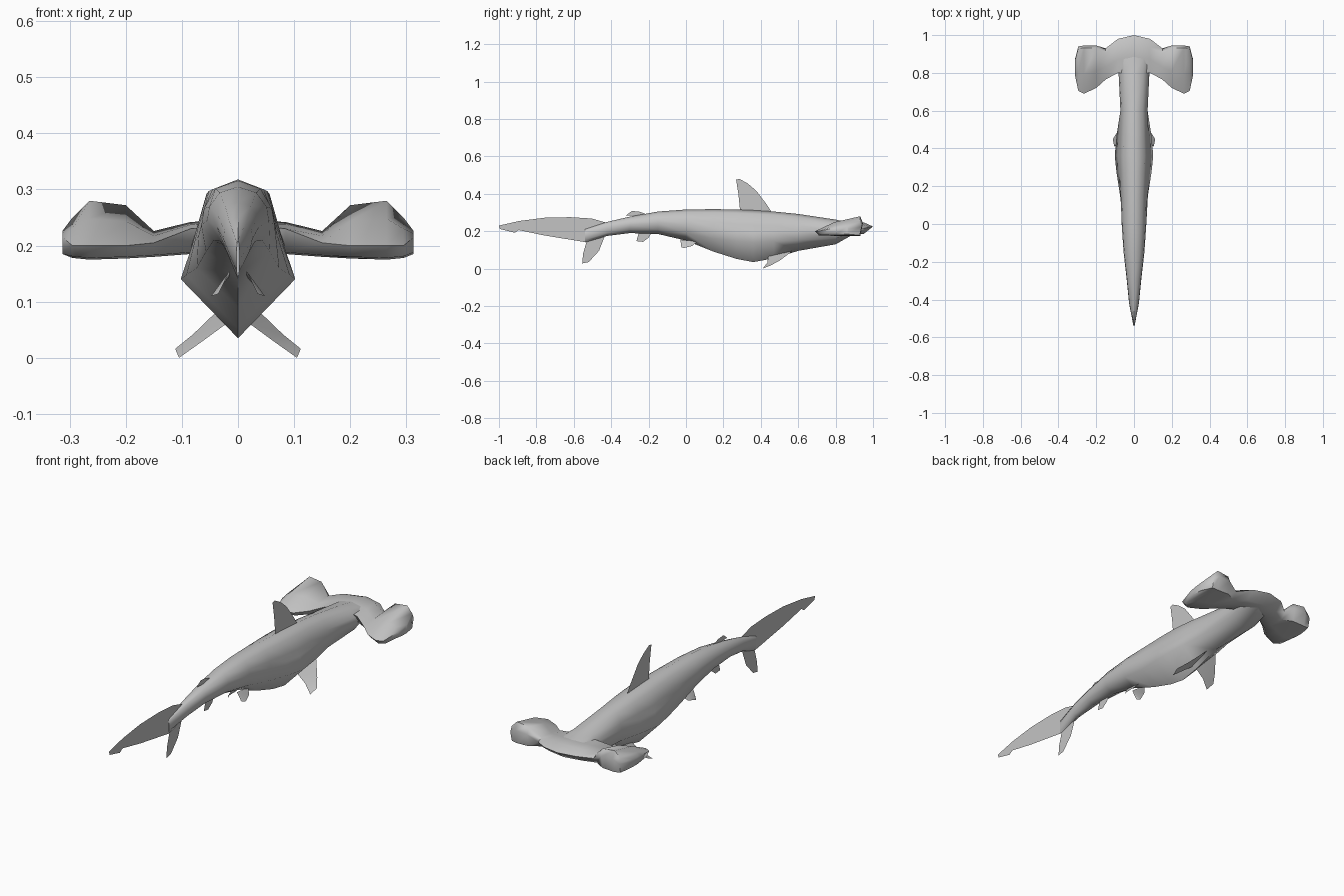
import bpy, bmesh, math

cube = bpy.data.objects.get("Cube")
if cube:
    bpy.data.objects.remove(cube, do_unlink=True)

grey = bpy.data.materials.new("shark grey")
grey.use_nodes = True
colour = (0.55, 0.55, 0.55, 1)
grey.diffuse_color = colour
grey.node_tree.nodes["Principled BSDF"].inputs["Base Color"].default_value = colour


def finish(name, bm, angle=60):
    mesh = bpy.data.meshes.new(name)
    bm.to_mesh(mesh)
    bm.free()
    mesh.materials.append(grey)
    obj = bpy.data.objects.new(name, mesh)
    bpy.context.collection.objects.link(obj)
    bpy.ops.object.select_all(action="DESELECT")
    obj.select_set(True)
    bpy.context.view_layer.objects.active = obj
    bpy.ops.object.shade_smooth_by_angle(angle=math.radians(angle))
    return obj


def loft(name, rings, angle):
    """Skin a list of equal rings and cap both ends."""
    bm = bmesh.new()
    loops = [[bm.verts.new(p) for p in ring] for ring in rings]
    n = len(loops[0])
    for a, b in zip(loops, loops[1:]):
        for i in range(n):
            j = (i + 1) % n
            bm.faces.new((a[i], a[j], b[j], b[i]))
    bm.faces.new(loops[0])
    bm.faces.new(loops[-1])
    bmesh.ops.recalc_face_normals(bm, faces=bm.faces)
    return finish(name, bm, angle)


def sheet(name, points):
    bm = bmesh.new()
    bm.faces.new([bm.verts.new(p) for p in points])
    bmesh.ops.triangulate(bm, faces=bm.faces)
    return finish(name, bm)


# Body: rounded section blending into a keeled belly section
ROUND = [(0, 1), (.6, .91), (.93, .7), (1, .5), (.8, .2), (0, 0)]
KEEL = [(0, 1), (.55, .93), (.72, .71), (.8, .6), (1, .38), (0, 0)]


def body_ring(y, top, bottom, width, keel):
    half = []
    for (w0, h0), (w1, h1) in zip(ROUND, KEEL):
        w, h = w0 + (w1 - w0) * keel, h0 + (h1 - h0) * keel
        half.append((w * width, y, bottom + h * (top - bottom)))
    return half + [(-x, yy, z) for x, yy, z in half[-2:0:-1]]


# y, top, bottom, half width, keel amount
body = [(-.54, .21, .14, .003, 0), (-.42, .25, .175, .026, 0),
        (-.3, .278, .19, .038, 0), (-.15, .305, .185, .055, 0),
        (0, .316, .15, .068, .2), (.15, .318, .09, .08, .6),
        (.27, .316, .052, .094, .9), (.36, .312, .035, .102, 1),
        (.47, .305, .055, .094, .9), (.6, .292, .095, .08, .5),
        (.8, .262, .13, .085, .2), (.88, .245, .175, .09, 0),
        (.93, .24, .19, .06, 0)]
loft("body", [body_ring(*s) for s in body], 70)


# Hammer head: wedge sections from side to side
def head_ring(x, rear, front, top, rear_z, bottom, taper):
    length = front - rear
    nose = front - taper * length
    return [(x, rear, rear_z),
            (x, rear + .4 * length, rear_z + .6 * (top - rear_z)),
            (x, nose, top),
            (x, front, bottom + .65 * (top - bottom)),
            (x, nose, bottom),
            (x, rear + .4 * length, bottom),
            (x, rear + .02, bottom + .003)]


# x, rear y, front y, top, rear z, bottom, front taper
head = [(0, .8, 1, .247, .24, .185, .25), (.085, .8, .98, .242, .23, .185, .25),
        (.15, .765, .93, .226, .205, .18, .15), (.2, .72, .945, .272, .2, .177, .06),
        (.265, .69, .945, .28, .2, .175, .05), (.295, .705, .94, .25, .2, .178, .05),
        (.313, .79, .87, .226, .215, .185, .1)]
sides = [(-s[0],) + s[1:] for s in head[:0:-1]] + head
loft("hammer_head", [head_ring(*s) for s in sides], 60)

# Centre fins as thin sheets, outlined in y and z
centre_fins = {
    "dorsal_fin": [(.29, .3), (.28, .4), (.268, .475), (.285, .48), (.33, .455),
                   (.375, .417), (.43, .345), (.46, .3)],
    "rear_dorsal_fin": [(-.24, .28), (-.32, .285), (-.29, .308), (-.25, .305),
                        (-.21, .29)],
    "anal_fin": [(-.25, .2), (-.25, .165), (-.265, .147), (-.23, .143),
                 (-.2, .165), (-.18, .2)],
    "tail_upper_lobe": [(-.43, .2), (-.43, .247), (-.505, .268), (-.62, .275),
                        (-.755, .272), (-.89, .255), (-1, .23), (-.995, .212),
                        (-.915, .192), (-.895, .206), (-.755, .177),
                        (-.62, .155), (-.54, .142)],
    "tail_lower_lobe": [(-.53, .15), (-.55, .08), (-.555, .028), (-.52, .035),
                        (-.465, .095), (-.43, .185)],
}
for fin, outline in centre_fins.items():
    sheet(fin, [(0, y, z) for y, z in outline])

# Paired fins
paired_fins = {
    "pectoral_fin": [(.025, .57, .095), (.08, .5, .042), (.112, .45, .016),
                     (.105, .41, 0), (.06, .435, .032), (.015, .44, .065)],
    "pelvic_fin": [(.015, .06, .145), (.035, .035, .122), (.048, -.01, .11),
                   (.035, -.025, .114), (.015, -.03, .155)],
}
for fin, outline in paired_fins.items():
    for side, s in (("left", 1), ("right", -1)):
        sheet(side + "_" + fin, [(s * x, y, z) for x, y, z in outline])
